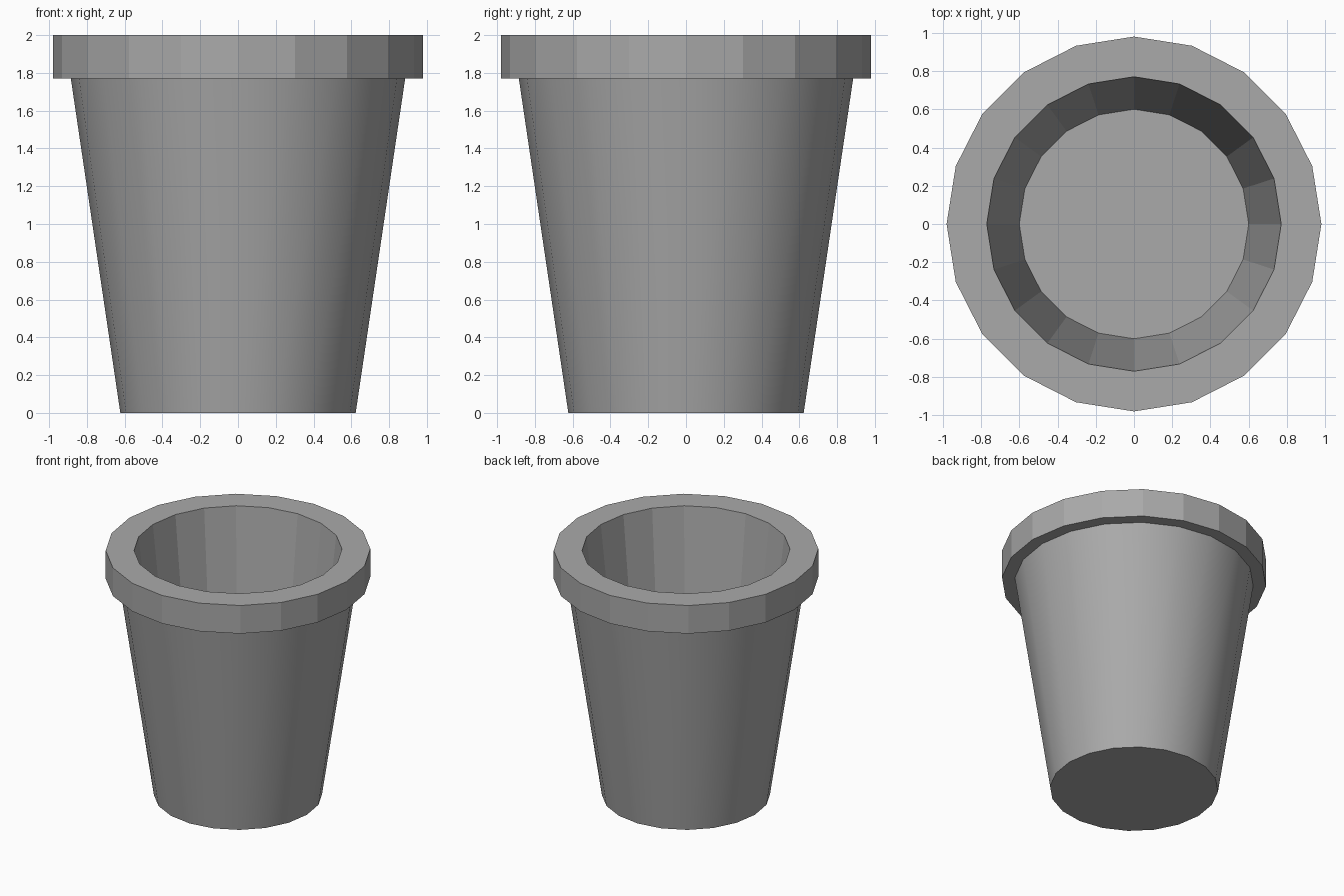
import bpy
import bmesh
from math import cos, sin, tau

cube = bpy.data.objects.get("Cube")
if cube:
    bpy.data.objects.remove(cube, do_unlink=True)

SIDES = 20

grey = bpy.data.materials.new("plain grey")
grey.use_nodes = True
colour = (0.4, 0.4, 0.4, 1)
grey.diffuse_color = colour
grey.node_tree.nodes["Principled BSDF"].inputs["Base Color"].default_value = colour

# Profile of (radius, height): outer wall, rim, then down inside to the floor
profile = [(0.623, 0), (0.885, 1.77), (0.98, 1.77), (0.98, 2), (0.77, 2), (0.6, 0.45)]

bm = bmesh.new()
rings = [[bm.verts.new((r * cos(tau * i / SIDES), r * sin(tau * i / SIDES), z))
          for i in range(SIDES)] for r, z in profile]

# Bands between rings; only the tapered outer wall is smooth
for level, (low, high) in enumerate(zip(rings, rings[1:])):
    for i in range(SIDES):
        j = (i + 1) % SIDES
        face = bm.faces.new((low[i], low[j], high[j], high[i]))
        face.smooth = level == 0

# Underside and inner floor
bm.faces.new(rings[0][::-1])
bm.faces.new(rings[-1])
bmesh.ops.recalc_face_normals(bm, faces=bm.faces[:])

mesh = bpy.data.meshes.new("flower_pot")
bm.to_mesh(mesh)
bm.free()
mesh.materials.append(grey)
pot = bpy.data.objects.new("flower_pot", mesh)
bpy.context.collection.objects.link(pot)
